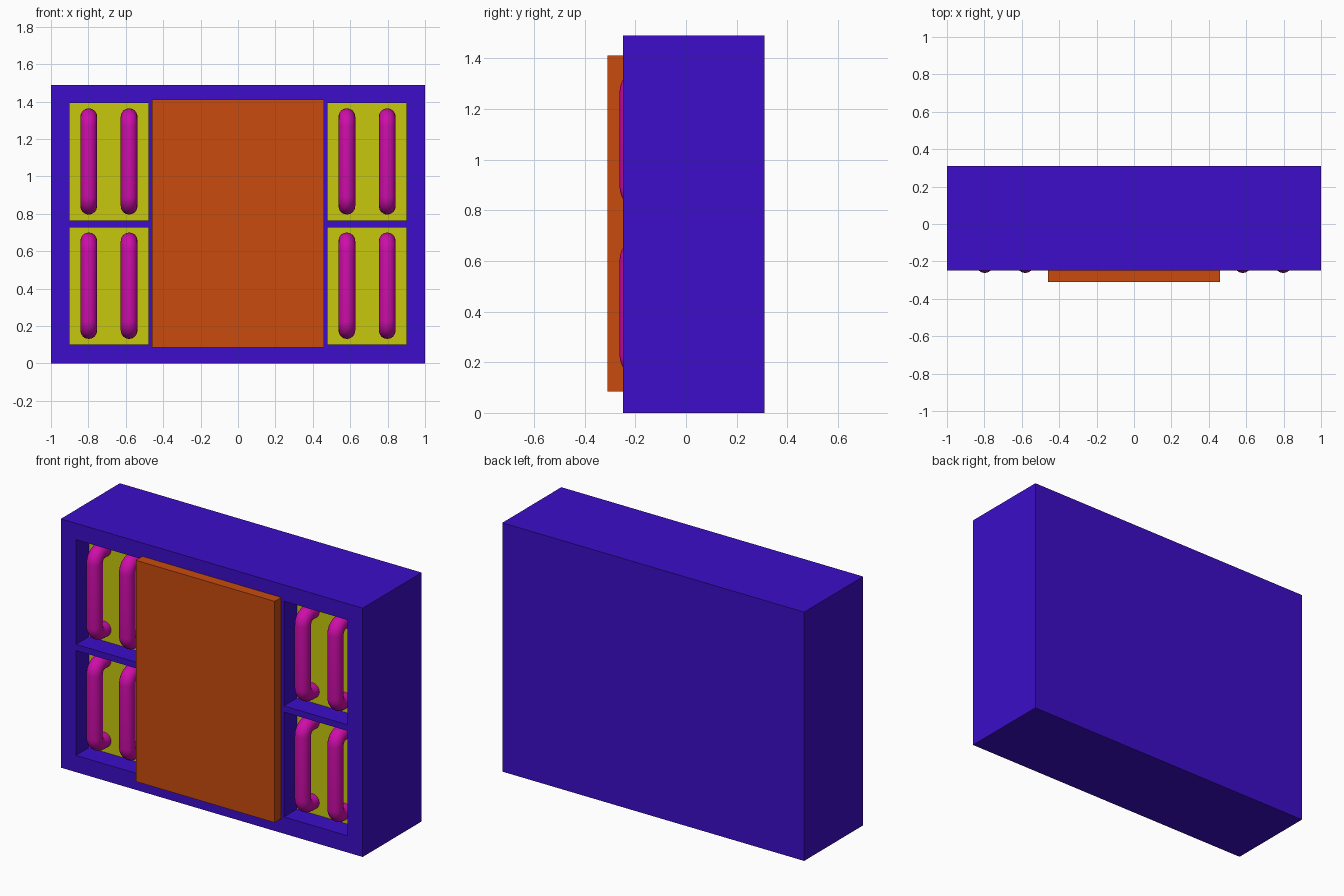
import bpy
from math import sin, cos, pi

if "Cube" in bpy.data.objects:
    bpy.data.objects.remove(bpy.data.objects["Cube"])


def material(name, rgb):
    m = bpy.data.materials.new(name)
    m.diffuse_color = (*rgb, 1)
    m.use_nodes = True
    m.node_tree.nodes["Principled BSDF"].inputs["Base Color"].default_value = m.diffuse_color
    return m


blue = material("frame_blue", (0.045, 0.004, 0.58))
orange = material("door_orange", (0.58, 0.07, 0.004))
yellow = material("panel_yellow", (0.57, 0.58, 0.004))
magenta = material("handle_magenta", (0.62, 0.004, 0.40))


def box(name, lo, hi, mat):
    bpy.ops.mesh.primitive_cube_add(size=1, location=[(a + b) / 2 for a, b in zip(lo, hi)])
    ob = bpy.context.object
    ob.name = name
    ob.scale = [b - a for a, b in zip(lo, hi)]
    bpy.ops.object.transform_apply(location=False, rotation=False, scale=True)
    ob.data.materials.append(mat)
    return ob


def handle(name, x, z0, z1):
    # Tube path: out of the panel, round the bend, up, and back in
    r, bend, front, back = 0.045, 0.052, -0.217, -0.118
    low, high = z0 + r, z1 - r
    arc = [i * pi / 16 for i in range(9)]
    path = [(back, low)]
    path += [(front + bend - bend * sin(a), low + bend - bend * cos(a)) for a in arc]
    path += [(front + bend - bend * cos(a), high - bend + bend * sin(a)) for a in arc]
    path += [(back, high)]
    cu = bpy.data.curves.new(name, 'CURVE')
    cu.dimensions = '3D'
    cu.bevel_depth = r
    cu.bevel_resolution = 6
    cu.use_fill_caps = True
    sp = cu.splines.new('POLY')
    sp.points.add(len(path) - 1)
    for p, (y, z) in zip(sp.points, path):
        p.co = (x, y, z, 1)
    sp.use_smooth = True
    cu.materials.append(magenta)
    ob = bpy.data.objects.new(name, cu)
    bpy.context.collection.objects.link(ob)


# Cabinet body and centre door
body = box("cabinet_body", (-1, -0.248, 0), (1, 0.31, 1.49), blue)
box("centre_door", (-0.46, -0.31, 0.085), (0.46, -0.2, 1.41), orange)

# Four side compartments, each with a back panel and two upright handles
for side, s in (("left", -1), ("right", 1)):
    x0, x1 = sorted((s * 0.478, s * 0.9))
    for level, z0, z1 in (("lower", 0.10, 0.728), ("upper", 0.765, 1.392)):
        tag = f"{level}_{side}"
        cutter = box("pocket_cutter", (x0, -0.4, z0), (x1, -0.115, z1), blue)
        mod = body.modifiers.new("pocket", 'BOOLEAN')
        mod.operation = 'DIFFERENCE'
        mod.solver = 'EXACT'
        mod.object = cutter
        bpy.context.view_layer.objects.active = body
        bpy.ops.object.modifier_apply(modifier=mod.name)
        bpy.data.objects.remove(cutter)
        box(f"back_panel_{tag}", (x0, -0.125, z0), (x1, -0.115, z1), yellow)
        for place, x in (("inner", 0.582), ("outer", 0.798)):
            handle(f"handle_{tag}_{place}", s * x, z0 + 0.031, z1 - 0.028)
